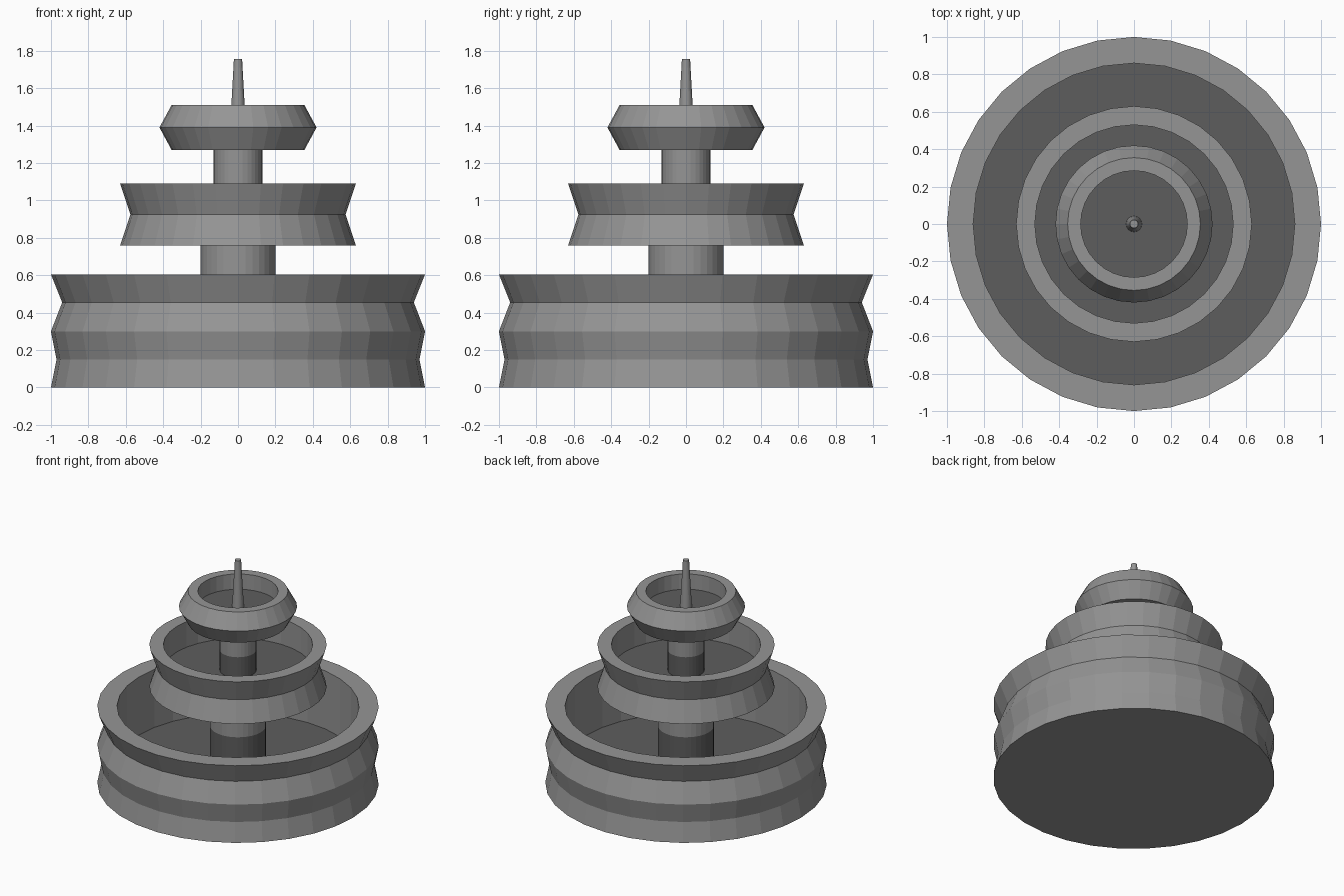
import bpy, bmesh, math

if "Cube" in bpy.data.objects:
    bpy.data.objects.remove(bpy.data.objects["Cube"])

SIDES = 32


def material(name, grey):
    m = bpy.data.materials.new(name)
    m.diffuse_color = (grey, grey, grey, 1)
    m.use_nodes = True
    m.node_tree.nodes["Principled BSDF"].inputs["Base Color"].default_value = m.diffuse_color
    return m


stone = material("grey stone", 0.30)
wet = material("dark wet stone", 0.11)


def lathe(name, profile, dark_bands=(), sides=SIDES):
    """Spin (radius, z) points about z; radius 0 closes an end with a cap."""
    bm = bmesh.new()
    rings = []
    for r, z in profile:
        rings.append([bm.verts.new((r * math.cos(2 * math.pi * i / sides),
                                    r * math.sin(2 * math.pi * i / sides), z))
                      for i in range(sides)])
    for k in range(len(rings) - 1):
        a, b = rings[k], rings[k + 1]
        for i in range(sides):
            j = (i + 1) % sides
            f = bm.faces.new((a[i], a[j], b[j], b[i]))
            f.material_index = int(k in dark_bands)
    bm.faces.new(rings[0][::-1])                    # underside
    cap = bm.faces.new(rings[-1])                   # top or basin floor
    cap.material_index = int(len(rings) - 1 in dark_bands)
    me = bpy.data.meshes.new(name)
    bm.to_mesh(me)
    bm.free()
    me.materials.append(stone)
    me.materials.append(wet)
    ob = bpy.data.objects.new(name, me)
    bpy.context.collection.objects.link(ob)
    return ob


def basin(name, outer, inner_radius, floor_z):
    """Faceted outside, flat rim, vertical inner wall and a dark floor."""
    top = outer[-1][1]
    profile = outer + [(inner_radius, top), (inner_radius, floor_z)]
    return lathe(name, profile, dark_bands=(len(profile) - 1,))


# Three basins
basin("lower_basin", [(1, 0), (0.97, 0.15), (1, 0.30), (0.94, 0.455), (1, 0.605)], 0.86, 0.15)
basin("middle_basin", [(0.63, 0.76), (0.575, 0.925), (0.63, 1.09)], 0.53, 0.89)
basin("upper_basin", [(0.355, 1.27), (0.42, 1.39), (0.355, 1.51)], 0.285, 1.39)

# Columns, dark where they stand inside a basin
lathe("lower_column", [(0.2, 0.15), (0.2, 0.455), (0.2, 0.76)], dark_bands=(0,))
lathe("middle_column", [(0.13, 0.89), (0.13, 1.05), (0.13, 1.27)], dark_bands=(0,))

# Water spout
lathe("spout", [(0.042, 1.39), (0.022, 1.755)])
